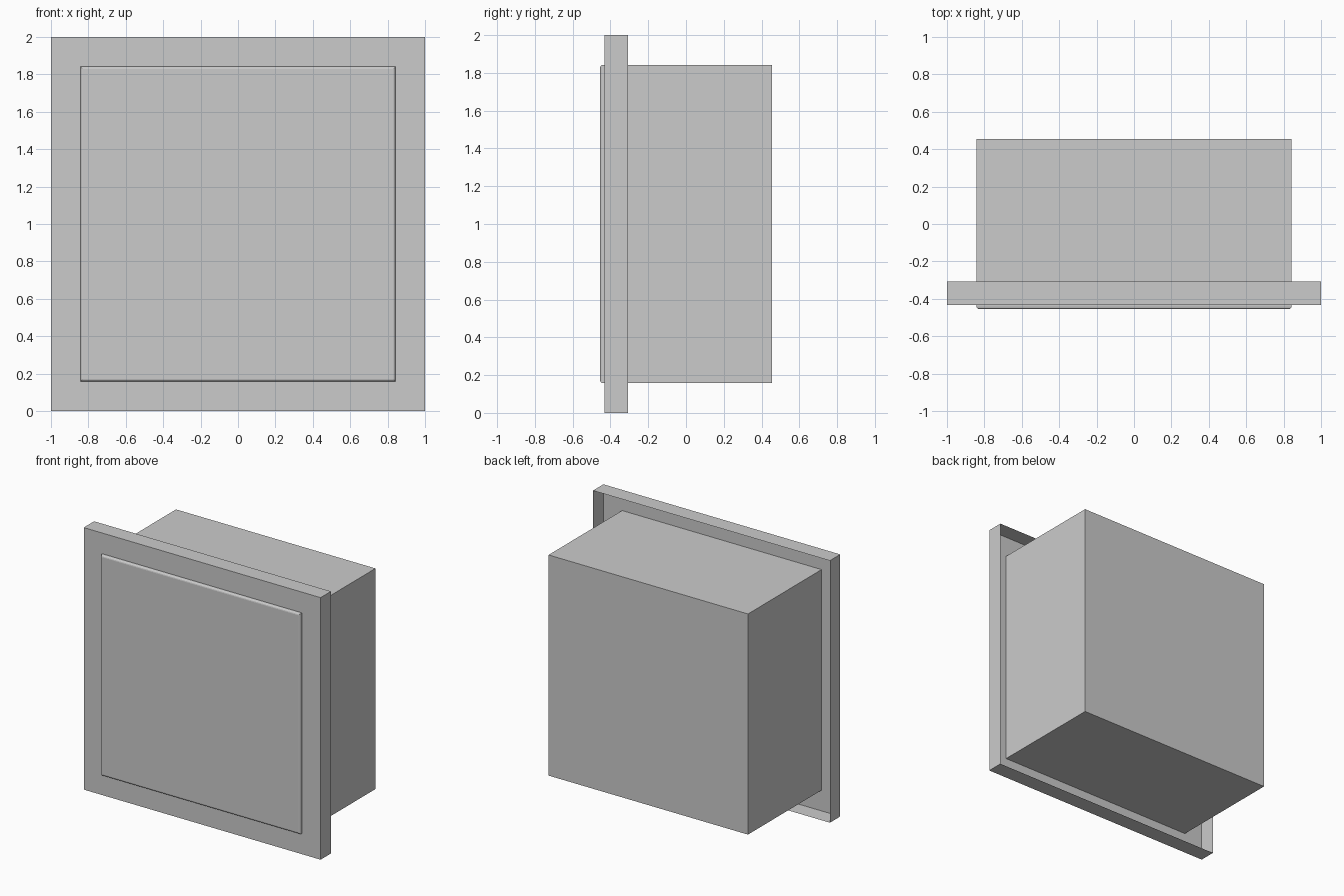
import bpy, bmesh

if "Cube" in bpy.data.objects:
    bpy.data.objects.remove(bpy.data.objects["Cube"])


def new_object(name, bm):
    bmesh.ops.recalc_face_normals(bm, faces=bm.faces)
    mesh = bpy.data.meshes.new(name)
    bm.to_mesh(mesh)
    bm.free()
    obj = bpy.data.objects.new(name, mesh)
    bpy.context.collection.objects.link(obj)
    return obj


def square_loop(bm, half, y):
    """Square ring of vertices facing -y, centred on z = 1."""
    return [bm.verts.new((sx * half, y, 1 + sz * half))
            for sx, sz in ((-1, -1), (1, -1), (1, 1), (-1, 1))]


def bridge(bm, a, b):
    for i in range(4):
        j = (i + 1) % 4
        bm.faces.new((a[i], a[j], b[j], b[i]))


BACK, FRONT, HALF = 0.455, -0.455, 0.842
FRAME_FRONT, FRAME_BACK = -0.432, -0.307

# Housing: deep box whose front edges are finely rounded
bm = bmesh.new()
front = square_loop(bm, HALF, FRONT)
back = square_loop(bm, HALF, BACK)
bridge(bm, front, back)
front_face = bm.faces.new(front)
bm.faces.new(back[::-1])
bmesh.ops.recalc_face_normals(bm, faces=bm.faces)
bmesh.ops.bevel(bm, geom=list(front_face.edges), offset=0.014, segments=3,
                profile=0.5, affect='EDGES')
new_object("housing", bm)

# Trim frame: thin sheet flange with a turned-back rim, open at the back
bm = bmesh.new()
inner = square_loop(bm, HALF, FRAME_FRONT)
outer = square_loop(bm, 1.0, FRAME_FRONT)
rim = square_loop(bm, 1.0, FRAME_BACK)
bridge(bm, inner, outer)
bridge(bm, outer, rim)
frame = new_object("trim_frame", bm)

# Make sure the sheet's visible side points outward (front faces -y)
if frame.data.polygons[0].normal.y > 0:
    frame.data.flip_normals()
